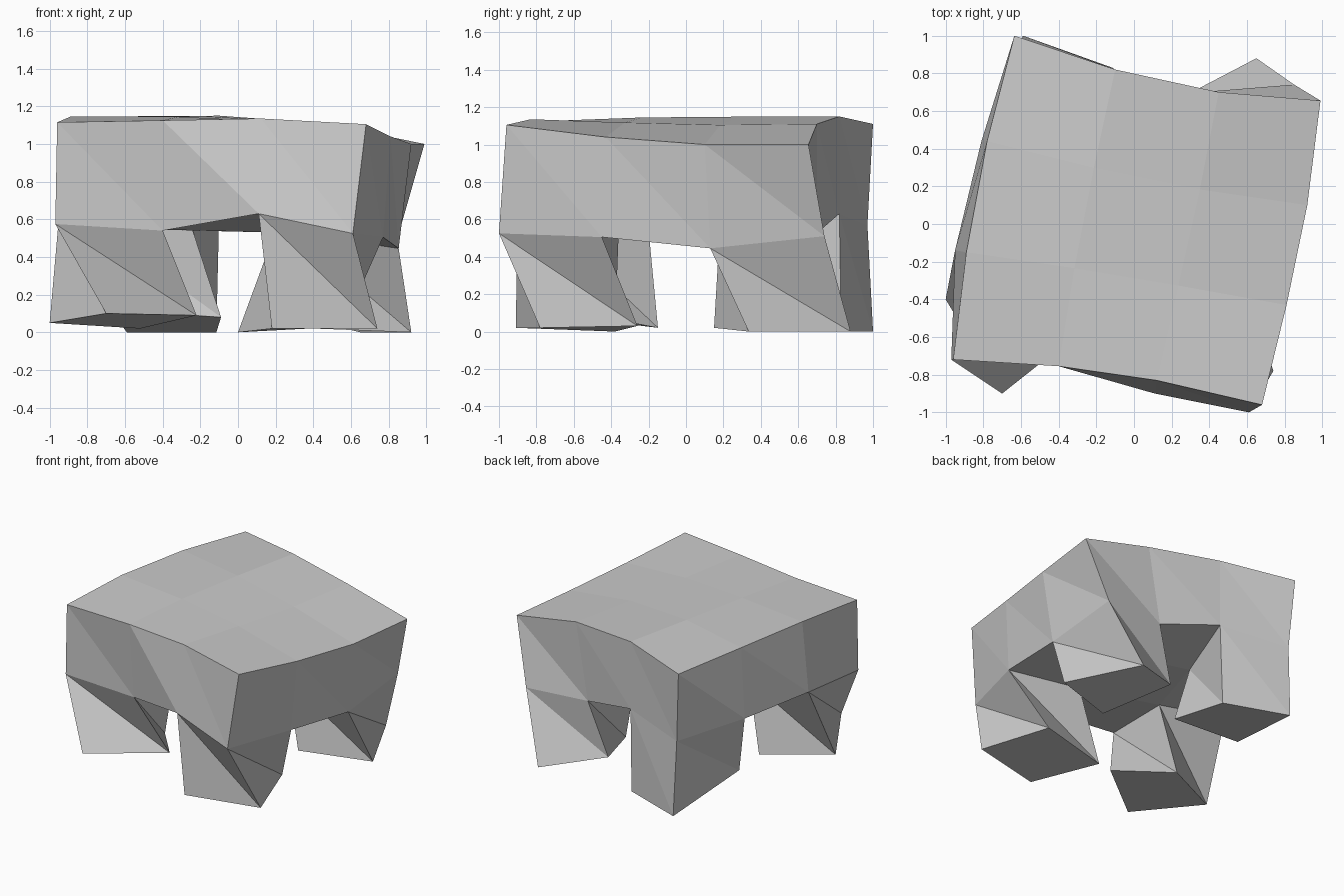
import bpy
from mathutils import Vector

cube = bpy.data.objects.get("Cube")
if cube:
    bpy.data.objects.remove(cube, do_unlink=True)

# One plain grey for the whole table
GREY = (0.6, 0.6, 0.6, 1.0)
grey = bpy.data.materials.new("plain grey")
grey.use_nodes = True
grey.diffuse_color = GREY
grey.node_tree.nodes["Principled BSDF"].inputs["Base Color"].default_value = GREY

# Rims of the slab: four edges of three points each, front, +x, back, -x
TOP_RIM = [
    [(-.96, -.72, 1.115), (-.4, -.755, 1.125), (.12, -.83, 1.135)],
    [(.68, -.96, 1.105), (.81, -.43, 1.04), (.92, .1, 1)],
    [(.99, .655, 1), (.45, .7, 1.11), (-.1, .82, 1.15)],
    [(-.635, 1, 1.11), (-.78, .44, 1.14), (-.89, -.15, 1.145)],
]
LOW_RIM = [
    [(-.97, -.72, .575), (-.4, -.7, .54), (.11, -.9, .63)],
    [(.61, -1, .525), (.77, -.45, .505), (.853, .13, .445)],
    [(.85, .74, .51), (.35, .7, .525), (-.1, .82, .63)],
    [(-.6, .97, .57), (-.81, .44, .6), (-.95, -.14, .62)],
]
# Inner corners of the four leg tops, in the same turning order
LOW_INNER = [(-.4, -.2, .545), (.195, -.36, .53), (.3, .18, .53), (-.24, .32, .54)]

# Soles of the legs, each starting at the outer corner and turning the same way
FEET = {
    "front_right_leg": [(-.7, -.9, .1), (-.22, -.52, .09), (-.52, -.15, .02), (-1, -.4, .05)],
    "front_left_leg": [(.74, -.78, .02), (.56, -.26, .03), (0, -.38, 0), (.18, -.91, .02)],
    "back_left_leg": [(.65, .88, 0), (.21, .65, .108), (.41, .15, .02), (.92, .335, 0)],
    "back_right_leg": [(-.59, 1, 0), (-.68, .32, .12), (-.09, .335, .08), (-.115, .83, 0)],
}


def rim_points(edges):
    return [Vector(point) for edge in edges for point in edge]


def rim_cells():
    """Grid cells met when walking round the rim."""
    side = range(3)
    return ([(k, 0) for k in side] + [(3, k) for k in side]
            + [(3 - k, 3) for k in side] + [(0, 3 - k) for k in side])


def grid_from_rim(rim):
    """Fill a four by four grid by blending its opposite edges."""
    grid = dict(zip(rim_cells(), rim))
    for i in (1, 2):
        for j in (1, 2):
            u, v = i / 3, j / 3
            across = grid[0, j].lerp(grid[3, j], u)
            along = grid[i, 0].lerp(grid[i, 3], v)
            flat = grid[0, 0].lerp(grid[3, 0], u).lerp(grid[0, 3].lerp(grid[3, 3], u), v)
            grid[i, j] = across + along - flat
    return grid


def cell_corners(grid, i, j):
    return [grid[i, j], grid[i + 1, j], grid[i + 1, j + 1], grid[i, j + 1]]


def twisted_wall(upper, lower):
    """Triangles between two rings, split from upper left to lower right."""
    faces = []
    for k in range(len(upper)):
        n = (k + 1) % len(upper)
        faces += [[upper[k], lower[k], lower[n]], [upper[k], lower[n], upper[n]]]
    return faces


def make_part(name, faces):
    """Make a flat-shaded mesh from faces given as points, sharing equal points."""
    index = {}
    polygons = [[index.setdefault(tuple(p), len(index)) for p in face] for face in faces]
    mesh = bpy.data.meshes.new(name)
    mesh.from_pydata(list(index), [], polygons)
    mesh.materials.append(grey)
    mesh.update()
    part = bpy.data.objects.new(name, mesh)
    bpy.context.collection.objects.link(part)
    return part


# Slab: gridded top, split side wall, and an underside open over the legs
top_rim, low_rim = rim_points(TOP_RIM), rim_points(LOW_RIM)
top, low = grid_from_rim(top_rim), grid_from_rim(low_rim)
for cell, point in zip([(1, 1), (2, 1), (2, 2), (1, 2)], LOW_INNER):
    low[cell] = Vector(point)

slab = twisted_wall(top_rim, low_rim)
for i in range(3):
    for j in range(3):
        slab.append(cell_corners(top, i, j))
        if i == 1 or j == 1:
            slab.append(cell_corners(low, i, j)[::-1])
make_part("table_slab", slab)

# Legs: each joins a corner cell of the underside to its turned sole
for turn, (name, sole) in enumerate(FEET.items()):
    start = turn * 3
    hip = [low_rim[start], low_rim[start + 1], Vector(LOW_INNER[turn]), low_rim[start - 1]]
    foot = [Vector(point) for point in sole]
    make_part(name, twisted_wall(hip, foot) + [foot[::-1]])
